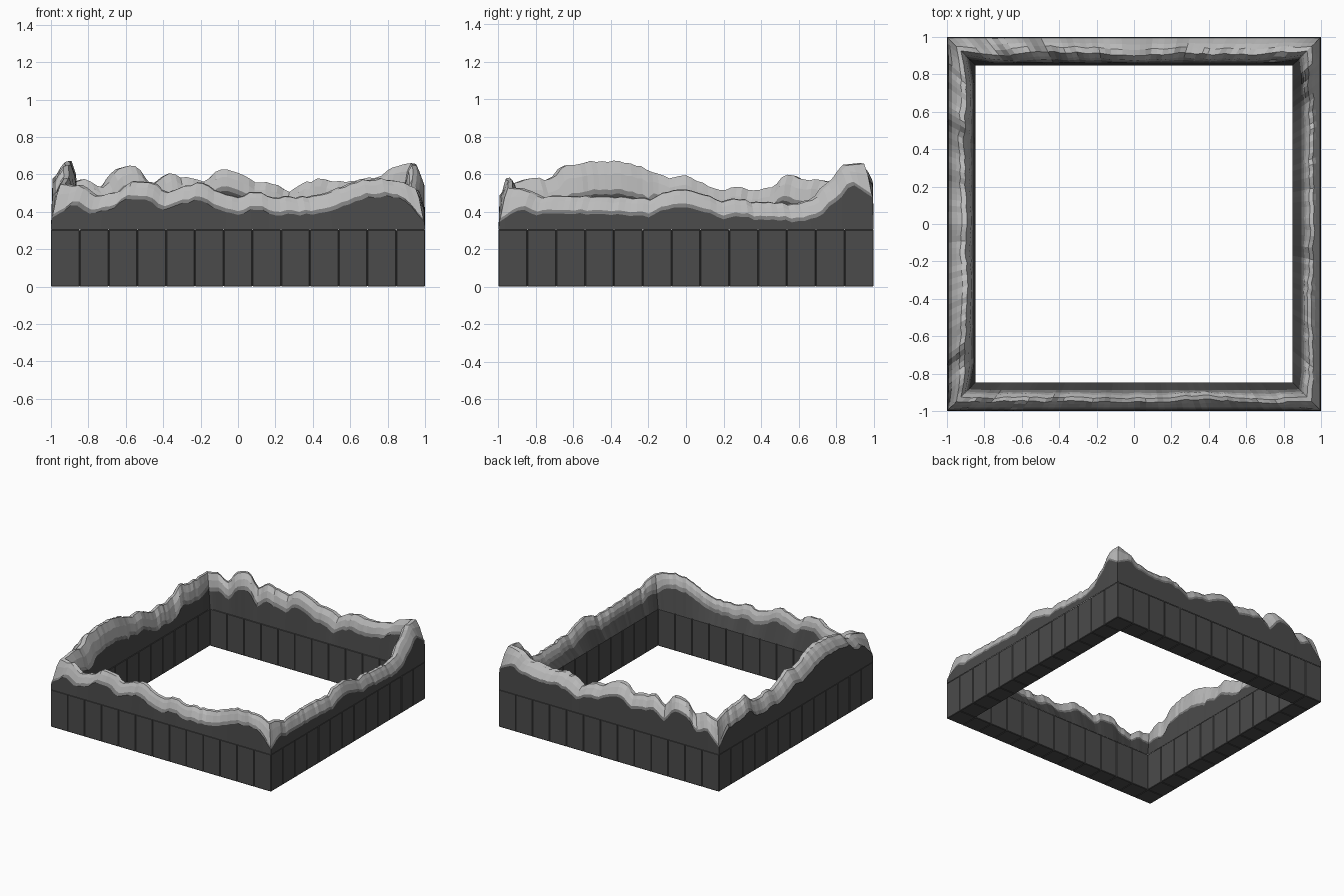
import bpy, bmesh, math, random
from mathutils import Vector

if "Cube" in bpy.data.objects:
    bpy.data.objects.remove(bpy.data.objects["Cube"])

random.seed(4)
W = 2 / 13          # block pitch = wall thickness
H = 0.305           # height of block course


def material(name, v):
    m = bpy.data.materials.new(name)
    m.diffuse_color = (v, v, v, 1)
    m.use_nodes = True
    m.node_tree.nodes["Principled BSDF"].inputs["Base Color"].default_value = m.diffuse_color
    return m


def finish(bm, name, mats):
    me = bpy.data.meshes.new(name)
    bm.to_mesh(me)
    bm.free()
    ob = bpy.data.objects.new(name, me)
    bpy.context.collection.objects.link(ob)
    for m in mats:
        me.materials.append(m)
    return ob


stone, lip, snow = material("dark_stone", 0.07), material("lip_grey", 0.2), material("pale_cap", 0.5)

# Square course of 13 blocks per side
bm = bmesh.new()
for i in range(13):
    for j in range(13):
        if i in (0, 12) or j in (0, 12):
            r = bmesh.ops.create_cube(bm, size=1)
            for v in r["verts"]:
                v.co = Vector((v.co.x * W + (i - 6) * W, v.co.y * W + (j - 6) * W, (v.co.z + 0.5) * H))
blocks = finish(bm, "stone_blocks", [stone])
bev = blocks.modifiers.new("groove", "BEVEL")
bev.width = 0.004
bev.segments = 1

# Crest heights every 0.1 along each wall, plus cap start/end depth and inner drop
walls = {
    "front": ([.55, .54, .49, .50, .56, .56, .50, .54, .56, .50, .48,
               .51, .48, .48, .48, .50, .54, .57, .58, .57, .53], .02, .10, .07),
    "right": ([.53, .52, .48, .48, .485, .48, .48, .47, .47, .51, .515,
               .49, .46, .47, .45, .45, .44, .46, .55, .65, .66], .01, .092, .07),
    "back": ([.55, .57, .53, .63, .65, .54, .61, .58, .56, .63, .61,
              .56, .55, .51, .56, .575, .56, .57, .58, .64, .66], .008, .125, .09),
    "left": ([.55, .58, .57, .65, .665, .67, .665, .65, .61, .58, .59,
              .55, .515, .53, .51, .53, .60, .57, .57, .56, .55], .028, .132, .15),
}


def place(side, t, d, z):
    a, b = t * (1 - d), 1 - d
    return {"front": (a, -b, z), "right": (b, a, z), "back": (a, b, z), "left": (-b, a, z)}[side]


def crest(hs, t):
    u = (t + 1) * 10
    i = min(int(u), 19)
    f = u - i
    f = (1 - math.cos(math.pi * f)) / 2 * 0.6 + f * 0.4
    return hs[i] * (1 - f) + hs[i + 1] * f


# Rocky ridge: cross-sections swept along every wall and mitred at the corners
bm = bmesh.new()
N = 60
for side, (hs, c0, c1, drop_in) in walls.items():
    rows = []
    shift = 0
    for k in range(N + 1):
        t = -1 + 2 * k / N
        e = max(0, (abs(t) - 0.88) / 0.12)          # blend to shared corner section
        h = crest(hs, t) + (1 - e) * random.uniform(-.006, .006)
        shift = 0.75 * shift + random.uniform(-.006, .006)
        s = shift * (1 - e)
        a, b = c0 * (1 - e) + .01 * e, c1 * (1 - e) + .105 * e
        w = b - a
        di = drop_in * (1 - e) + .1 * e
        if side == "left" and t > -0.2:
            di *= 0.75
        do = .075 + .09 * e
        low_in = max(h - di, 0.37)
        low_out = max(h - do, 0.36)
        pts = [(0, H), (a * .3, low_out - .02), (a, low_out),
               (a + w * .22 + s * .5, h - .03 - .03 * e), (a + w * .42 + s, h - .004), (a + w * .68 + s, h),
               (a + w * .9 + s, h - di * .45), (b + s * .6, low_in), (min(b + .012, W - .006), low_in - .025),
               (W - .002, H)]
        rows.append([bm.verts.new(place(side, t, d, z)) for d, z in pts])
    for r0, r1 in zip(rows, rows[1:]):
        for j in range(len(r0) - 1):
            f = bm.faces.new((r0[j], r1[j], r1[j + 1], r0[j + 1]))
            f.material_index = {0: 0, 8: 0, 1: 1, 7: 1}.get(j, 2)
bmesh.ops.remove_doubles(bm, verts=bm.verts, dist=0.0008)
bmesh.ops.recalc_face_normals(bm, faces=bm.faces)
if sum(f.normal.z for f in bm.faces) < 0:
    bmesh.ops.reverse_faces(bm, faces=bm.faces)
finish(bm, "rocky_ridge", [stone, lip, snow])
